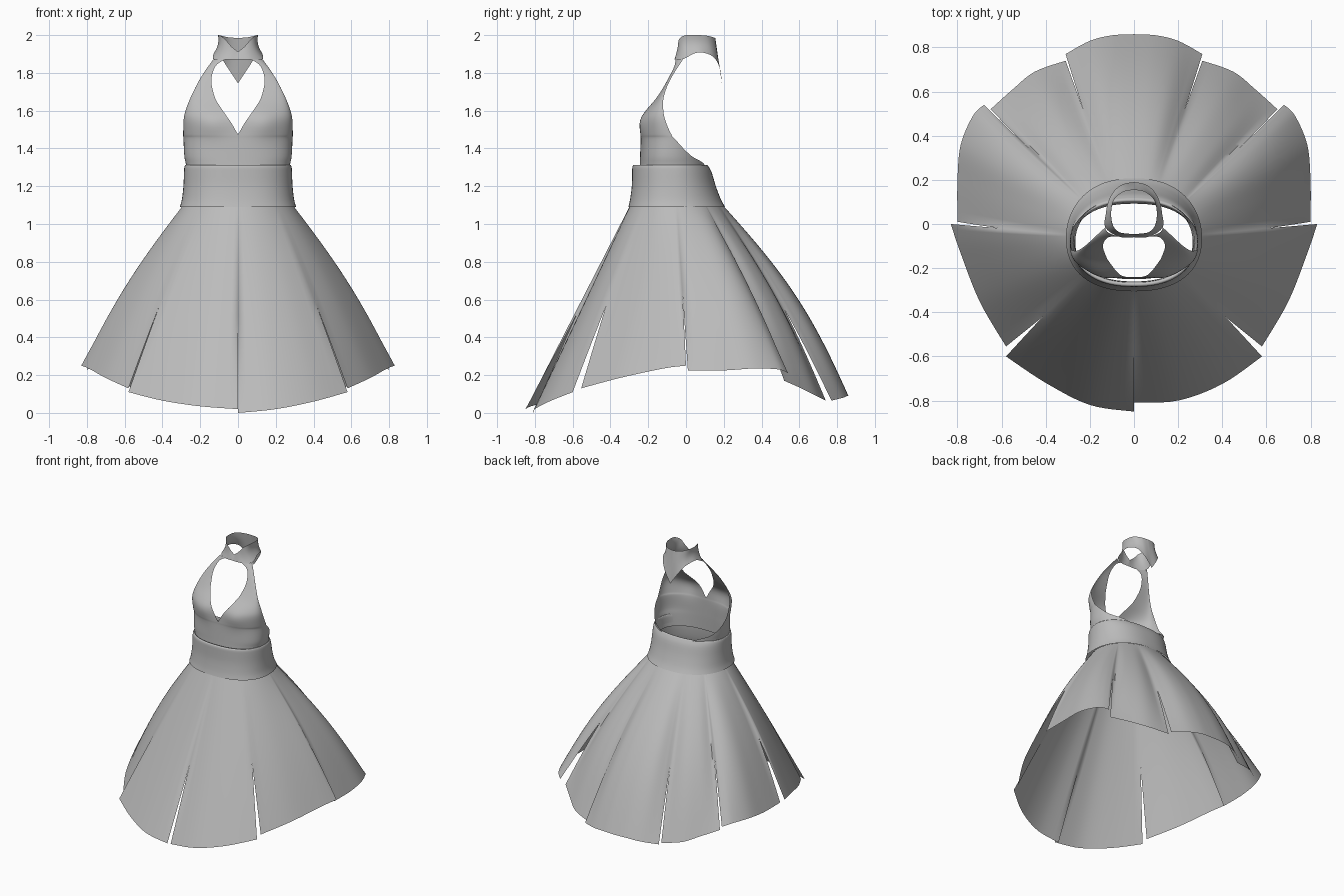
import bpy
from math import sin, cos, pi, radians, atan2, copysign, exp
from mathutils import Vector

cube = bpy.data.objects.get("Cube")
if cube:
    bpy.data.objects.remove(cube, do_unlink=True)

# One cloth colour
cloth = bpy.data.materials.new("grey cloth")
cloth.use_nodes = True
GREY = (0.5, 0.5, 0.5, 1)
cloth.diffuse_color = GREY
cloth.node_tree.nodes["Principled BSDF"].inputs["Base Color"].default_value = GREY


def spline(points, steps):
    """Smooth curve through the points, any number of values per point."""
    pts = [points[0]] + list(points) + [points[-1]]
    out = []
    for a, b, c, d in zip(pts, pts[1:], pts[2:], pts[3:]):
        for i in range(steps):
            t = i / steps
            out.append([q + t / 2 * (r - p + t * (2 * p - 5 * q + 4 * r - s + t * (3 * (q - r) + s - p)))
                        for p, q, r, s in zip(a, b, c, d)])
    return out + [list(points[-1])]


def sheet(name, rows, mirror=False):
    """Cloth surface; rows run upward, columns run from the front towards +x."""
    n = len(rows[0])
    faces = [(r * n + c, r * n + c + 1, (r + 1) * n + c + 1, (r + 1) * n + c)
             for r in range(len(rows) - 1) for c in range(n - 1)]
    mesh = bpy.data.meshes.new(name)
    mesh.from_pydata([tuple(p) for row in rows for p in row], [], faces)
    mesh.materials.append(cloth)
    obj = bpy.data.objects.new(name, mesh)
    bpy.context.collection.objects.link(obj)
    bpy.ops.object.select_all(action='DESELECT')
    obj.select_set(True)
    bpy.context.view_layer.objects.active = obj
    if mirror:
        mod = obj.modifiers.new("Mirror", 'MIRROR')
        mod.merge_threshold = 0.002
    weld = obj.modifiers.new("Weld", 'WELD')
    weld.merge_threshold = 0.0005
    bpy.ops.object.shade_smooth_by_angle(angle=radians(50))
    return obj


def power(v, p):
    return copysign(abs(v) ** p, v)


def oval(u, w, yc, front, back, z, p=0.85):
    """Point on a rounded body section; u = 0 is the front, pi the back."""
    c = power(cos(u), p if cos(u) > 0 else 1)
    y = yc - (yc - front) * c if c > 0 else yc - (back - yc) * c
    return Vector((w * power(sin(u), p), y, z))


# Skirt: gored panels, each with its own hem curve, joined above the slits
front_left = [(0, -.81, 0), (.2, -.8, .02), (.4, -.725, .06), (.58, -.6, .11)]
front_right = [(0, -.85, .02), (.2, -.82, .035), (.4, -.72, .065), (.58, -.6, .11)]
others = [
    [(.58, -.555, .13), (.7, -.35, .185), (.79, -.12, .235), (.83, 0, .25)],
    [(.8, .01, .225), (.8, .2, .225), (.785, .36, .235), (.73, .49, .23), (.68, .54, .21)],
    [(.65, .52, .17), (.55, .61, .13), (.45, .69, .09), (.31, .74, .065)],
    [(.31, .77, .065), (.2, .83, .08), (.1, .855, .09), (0, .86, .09)],
]
left = [[Vector(p) for p in spline(panel, 6)] for panel in [front_left] + others]
right = [[Vector((-p[0], p[1], p[2])) for p in reversed(spline(panel, 6))]
         for panel in reversed([front_right] + others)]
panels = left + right
ROWS = 28


def skirt_point(joined, own, t, pinch):
    a = atan2(joined.x, -joined.y)
    waist = Vector((.29 * sin(a), -.05 - .245 * cos(a), 1.1))
    bulge = (.028 * (1 - cos(a)) - pinch) * sin(pi * t)
    p = waist.lerp(joined, t) + Vector((sin(a), -cos(a), .4)) * bulge
    f = min(max((t - .55) / .45, 0), 1)
    return p + (own - joined) * f


columns_of = []
for i, hem in enumerate(panels):
    start = (hem[0] + panels[i - 1][-1]) / 2
    end = (hem[-1] + panels[(i + 1) % len(panels)][0]) / 2
    joined = [start] + hem[1:-1] + [end]
    columns_of.append((hem, joined))

skirt_parts = []
for i, (hem, joined) in enumerate(columns_of):
    rows = []
    for r in range(ROWS + 1):
        t = 1 - r / ROWS
        row = []
        for own, j in zip(hem, joined):
            # soft folds run up from the two rear seams
            d = min((Vector((abs(j.x), j.y)) - Vector(s)).length for s in ((.31, .755), (.665, .53)))
            row.append(skirt_point(j, own, t, .022 * exp(-(d / .09) ** 2)))
        rows.append(row)
    skirt_parts.append(sheet("skirt_panel", rows))
bpy.ops.object.select_all(action='DESELECT')
for part in skirt_parts:
    part.select_set(True)
bpy.context.view_layer.objects.active = skirt_parts[0]
bpy.ops.object.join()
skirt_parts[0].name = "skirt"

# Waistband: flared below, rolled over at the top (half width, front, back, height)
band = [(.308, -.305, .207, 1.09), (.297, -.296, .185, 1.13), (.289, -.287, .158, 1.2),
        (.286, -.285, .137, 1.27), (.284, -.284, .122, 1.3), (.279, -.278, .112, 1.312),
        (.272, -.265, .1, 1.305), (.27, -.26, .092, 1.25)]
sheet("waistband", [[oval(pi * k / 40, w, -.06, f, b, z) for k in range(41)]
                    for w, f, b, z in spline(band, 3)], True)

# Bodice: height, keyhole half width, half width, side depth, front depth, wrap angle
bodice = [(1.22, 0, .266, -.08, -.25, 170), (1.31, 0, .275, -.08, -.245, 155),
          (1.36, 0, .284, -.08, -.243, 123), (1.45, 0, .289, -.065, -.24, 92),
          (1.475, 0, .29, -.078, -.24, 90), (1.55, .045, .288, -.11, -.235, 90),
          (1.6, .08, .278, -.12, -.212, 90), (1.66, .118, .255, -.12, -.165, 90),
          (1.72, .136, .227, -.103, -.125, 90), (1.77, .14, .2, -.08, -.098, 90),
          (1.82, .127, .168, -.05, -.075, 90), (1.85, .105, .146, -.03, -.066, 90),
          (1.872, .065, .13, -.015, -.06, 90)]
rows = []
for z, k, w, yc, front, wrap in spline(bodice, 4):
    k = max(k, 0)
    u0 = 0
    while w * sin(u0) ** .85 < k:
        u0 += .005
    row = []
    for i in range(29):
        u = u0 + (radians(wrap) - u0) * i / 28
        p = oval(u, w, yc, front, .12, z)
        if u < pi / 2:
            p.y -= .016 * exp(-((p.x - .14) / .08) ** 2 - ((z - 1.53) / .07) ** 2)
        row.append(p)
    rows.append(row)
sheet("bodice", rows, True)

# Collar: notched at the front, pointed tail at the back of the neck
collar_bottom = [(0, -.06, 1.87), (.07, -.057, 1.87), (.13, -.015, 1.873), (.127, .05, 1.905),
                 (.117, .1, 1.905), (.09, .15, 1.88), (.05, .18, 1.82), (0, .19, 1.745)]
collar_top = [(0, -.045, 1.912), (.035, -.043, 1.94), (.07, -.035, 1.98), (.1, 0, 2),
              (.105, .06, 2), (.09, .11, 1.997), (.05, .145, 1.988), (0, .155, 1.985)]
low, high = spline(collar_bottom, 5), spline(collar_top, 5)
rows = []
for i in range(9):
    t = i / 8
    row = []
    for a, b in zip(low, high):
        p = Vector(a).lerp(Vector(b), t)
        tuck = 1 - .08 * sin(pi * t)
        row.append(Vector((p.x * tuck, p.y, p.z)))
    rows.append(row)
sheet("collar", rows, True)
